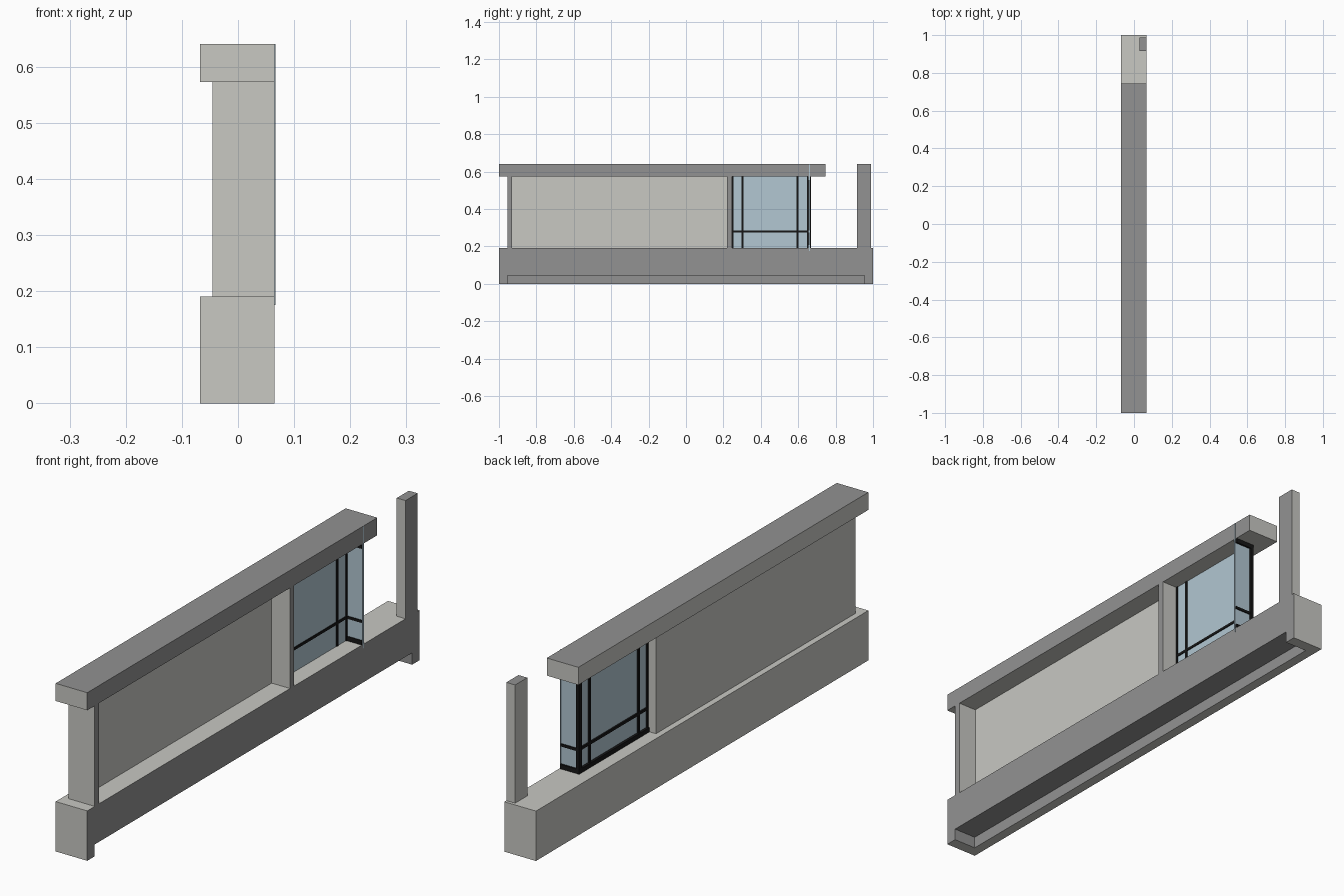
import bpy, bmesh

if "Cube" in bpy.data.objects:
    bpy.data.objects.remove(bpy.data.objects["Cube"])


def material(name, rgb):
    m = bpy.data.materials.new(name)
    m.diffuse_color = (*rgb, 1)
    m.use_nodes = True
    m.node_tree.nodes["Principled BSDF"].inputs["Base Color"].default_value = m.diffuse_color
    return m


LIGHT = material("light_plaster", (0.58, 0.58, 0.545))
DARK = material("cut_grey", (0.287, 0.287, 0.287))
GLASS = material("blue_glass", (0.445, 0.57, 0.645))
BLACK = material("black_frame", (0.008, 0.008, 0.008))


def box(name, x, y, z, *mats):
    bm = bmesh.new()
    bmesh.ops.create_cube(bm, size=1)
    for v in bm.verts:
        for i, (a, b) in enumerate((x, y, z)):
            v.co[i] = b if v.co[i] > 0 else a
    me = bpy.data.meshes.new(name)
    bm.to_mesh(me)
    bm.free()
    for m in mats:
        me.materials.append(m)
    ob = bpy.data.objects.new(name, me)
    bpy.context.collection.objects.link(ob)
    return ob


def paint_section(ob):
    # dark on the sectioned +x side, the top section and inside the notch
    for p in ob.data.polygons:
        n, c = p.normal, p.center
        side = n.x > 0.9 and c.x > 0.06
        top = n.z > 0.9 and c.z > 0.63
        notch = 0.01 < c.z < 0.05
        p.material_index = int(side or top or notch)


X0, X1 = -0.068, 0.065
WX = -0.045          # outer wall face
Z0, Z1, Z2 = 0.19, 0.573, 0.64

# base with a notch under it, open on the +x side
base = box("base", (X0, X1), (-1, 1), (0, Z0), LIGHT, DARK)
cutter = box("notch_cutter", (-0.03, 0.2), (-0.955, 0.955), (-0.1, 0.045))
cutter.hide_render = True
mod = base.modifiers.new("notch", 'BOOLEAN')
mod.object = cutter
mod.operation = 'DIFFERENCE'
mod.solver = 'EXACT'
bpy.context.view_layer.objects.active = base
bpy.ops.object.modifier_apply(modifier="notch")
bpy.data.objects.remove(cutter)
if len(base.data.materials) < 2:
    base.data.materials.clear()
    base.data.materials.append(LIGHT)
    base.data.materials.append(DARK)
paint_section(base)

# top beam, wall posts and free-standing post
for args in (
    ("top_beam", (X0, X1), (-1, 0.745), (Z1, Z2)),
    ("wall_post_front", (WX, X1), (-0.955, -0.93), (Z0, Z1)),
    ("wall_post_window", (WX, X1), (0.22, 0.245), (Z0, Z1)),
    ("end_post", (0.028, X1), (0.915, 0.988), (Z0, Z2)),
):
    paint_section(box(*args, LIGHT, DARK))

# recessed wall panel
box("wall_panel", (WX, -0.012), (-0.93, 0.22), (Z0, Z1), LIGHT)

# window glass: main pane and returning side pane
box("main_glass", (-0.008, -0.001), (0.245, 0.655), (Z0, Z1), GLASS)
box("side_glass", (-0.008, X1), (0.655, 0.662), (Z0, Z1), GLASS)
box("glass_edge_strip", (X1 - 0.001, X1 + 0.0015), (0.658, 0.663), (0.175, Z2), GLASS)

# vertical glazing bars on the main pane
for i, (a, b) in enumerate(((0.245, 0.253), (0.298, 0.307), (0.592, 0.601), (0.648, 0.655))):
    box(f"vertical_bar_{i + 1}", (-0.014, 0.002), (a, b), (Z0, Z1), BLACK)
box("corner_post", (-0.018, -0.004), (0.652, 0.669), (Z0, Z1), BLACK)

# horizontal bars on both panes
box("main_horizontal_bar", (-0.014, 0.002), (0.245, 0.655), (0.274, 0.284), BLACK)
box("side_horizontal_bar", (-0.01, X1 - 0.002), (0.652, 0.666), (0.274, 0.284), BLACK)

# bottom and top rails, outside the main pane and through the side pane
for name, a, b in (("bottom", Z0, Z0 + 0.017), ("top", Z1 - 0.017, Z1)):
    box(f"main_{name}_rail", (-0.018, -0.005), (0.245, 0.66), (a, b), BLACK)
    box(f"side_{name}_rail", (-0.01, X1 - 0.002), (0.652, 0.669), (a, b), BLACK)
